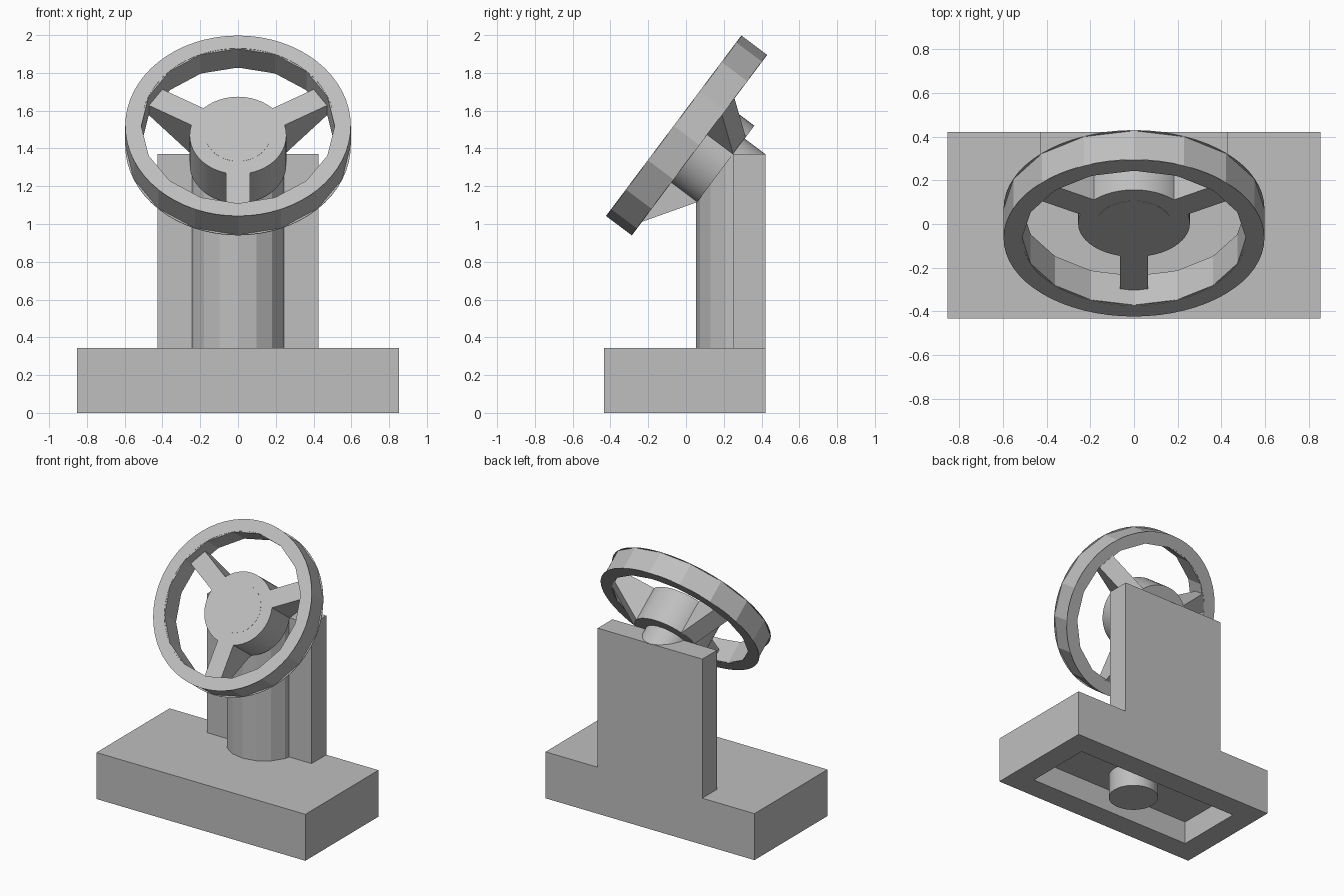
import bpy, bmesh, math
from mathutils import Matrix, Vector

if "Cube" in bpy.data.objects:
    bpy.data.objects.remove(bpy.data.objects["Cube"])

grey = bpy.data.materials.new("light_grey")
grey.diffuse_color = (0.52, 0.52, 0.52, 1)
grey.use_nodes = True
grey.node_tree.nodes["Principled BSDF"].inputs["Base Color"].default_value = grey.diffuse_color

# Tilted wheel frame: local y runs up the wheel face, local z is the axle
TILT = Matrix(((1, 0, 0, 0), (0, .6, -.8, -.065), (0, .8, .6, 1.52), (0, 0, 0, 1)))


def loft(name, rings, closed=False, matrix=None, smooth=False, cut=None):
    """Skin matching point loops in order, capping the ends or closing the loop."""
    bm = bmesh.new()
    loops = [[bm.verts.new(p) for p in ring] for ring in rings]
    n = len(loops[0])
    pairs = list(zip(loops, loops[1:])) + ([(loops[-1], loops[0])] if closed else [])
    for a, b in pairs:
        for i in range(n):
            j = (i + 1) % n
            bm.faces.new((a[i], a[j], b[j], b[i]))
    if not closed:
        bm.faces.new(loops[0])
        bm.faces.new(loops[-1])
    if matrix:
        bm.transform(matrix)
    if cut:  # slice with a plane and cap the opening
        bmesh.ops.bisect_plane(bm, geom=bm.verts[:] + bm.edges[:] + bm.faces[:],
                               plane_co=cut[0], plane_no=cut[1], clear_outer=True)
        bmesh.ops.holes_fill(bm, edges=[e for e in bm.edges if e.is_boundary])
    bmesh.ops.recalc_face_normals(bm, faces=bm.faces[:])
    mesh = bpy.data.meshes.new(name)
    bm.to_mesh(mesh)
    bm.free()
    mesh.materials.append(grey)
    ob = bpy.data.objects.new(name, mesh)
    bpy.context.collection.objects.link(ob)
    if smooth:
        bpy.ops.object.select_all(action='DESELECT')
        ob.select_set(True)
        bpy.context.view_layer.objects.active = ob
        bpy.ops.object.shade_smooth_by_angle(angle=math.radians(30))
    return ob


def circle(r, z, n, y=0):
    return [(r * math.sin(math.tau * i / n), y + r * math.cos(math.tau * i / n), z)
            for i in range(n)]


def rect(x, y0, y1, z):
    return [(-x, y0, z), (x, y0, z), (x, y1, z), (-x, y1, z)]


def annulus(name, r0, r1, z0, z1, n):
    loft(name, [circle(r0, z0, n), circle(r1, z0, n), circle(r1, z1, n), circle(r0, z1, n)],
         closed=True, matrix=TILT)


# Base block, hollow underneath, with a round peg in the hollow
loft("base", [rect(.853, -.433, .42, .343), rect(.853, -.433, .42, 0),
              rect(.683, -.263, .25, 0), rect(.683, -.263, .25, .171)])
loft("base_peg", [circle(.17, 0, 48, -.007), circle(.17, .18, 48, -.007)], smooth=True)

# Upright back plate
loft("back_plate", [rect(.427, .249, .42, .33), rect(.427, .249, .42, 1.37)])

# Faceted half-round column, its top sliced parallel to the wheel
arc = [(-.256 * math.cos(math.pi * i / 8), .31 - .256 * math.sin(math.pi * i / 8))
       for i in range(9)]
hub_back = TILT @ Vector((0, 0, -.341))
loft("column", [[(x, y, z) for x, y in arc] for z in (.33, 1.369)],
     cut=(hub_back, Vector((0, -.8, .6))))

# Wheel rim: faceted band between two round edge faces
annulus("rim_band", .512, .597, -.169, -.002, 16)
annulus("rim_front", .512, .597, -.004, 0, 64)
annulus("rim_back", .512, .597, -.171, -.167, 64)

# Hub and the shaft running through it into the back plate
loft("hub", [circle(.256, -.085, 48), circle(.256, -.341, 48)], matrix=TILT, smooth=True)
loft("shaft", [circle(.171, -.084, 48), circle(.171, -.48, 48)], matrix=TILT, smooth=True)

# Three spokes that deepen towards the hub
side = [(.2, -.085), (.507, -.085), (.507, -.171), (.25, -.341), (.2, -.341)]
for k in range(3):
    turn = Matrix.Rotation(math.radians(180 + 120 * k), 4, 'Z')
    loft(f"spoke_{k + 1}", [[(x, r, z) for r, z in side] for x in (-.064, .064)],
         matrix=TILT @ turn)
